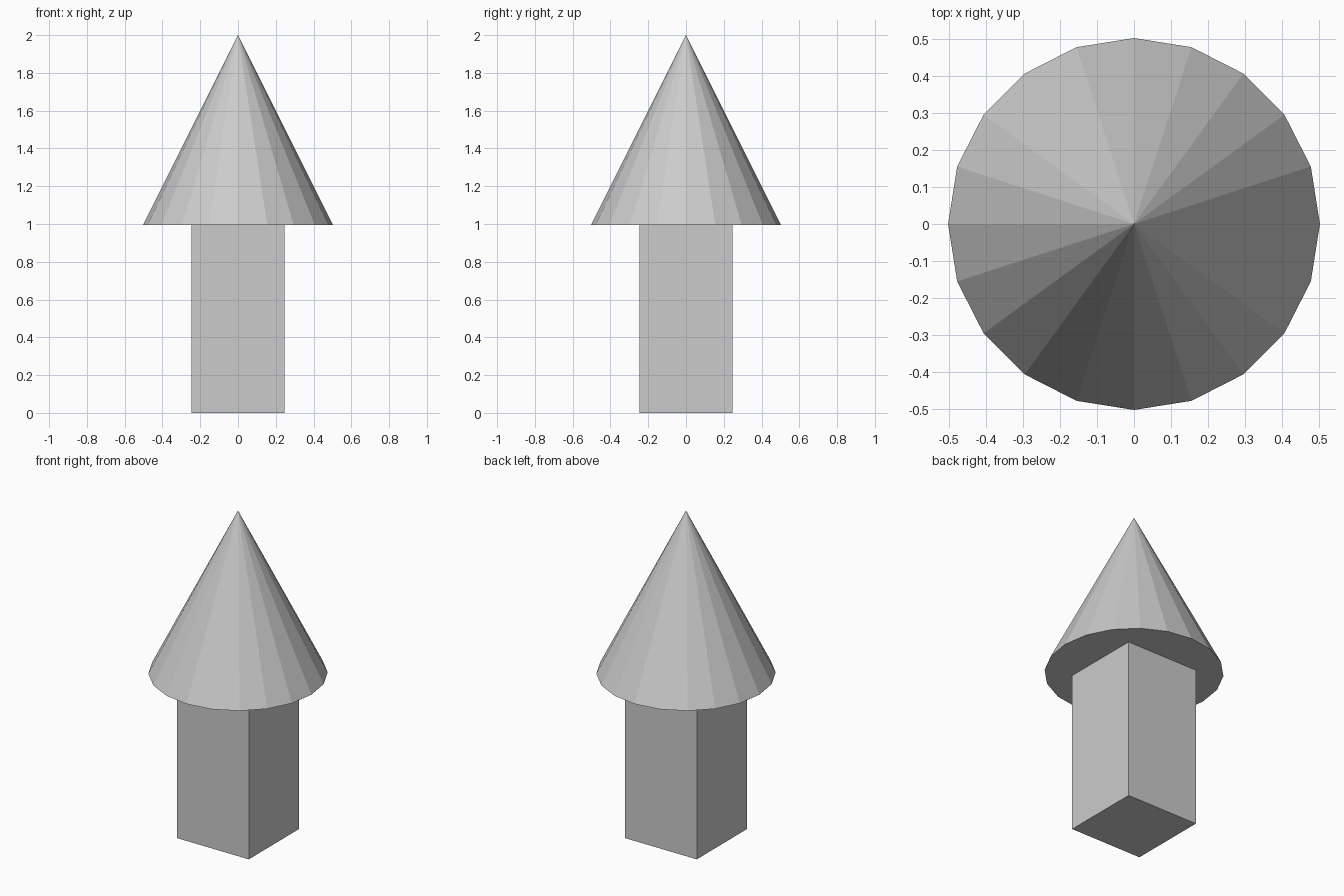
import bpy

cube = bpy.data.objects.get("Cube")
if cube:
    bpy.data.objects.remove(cube, do_unlink=True)

RADIUS, SIDES = 0.503, 20
JOIN_Z, TOP_Z = 0.994, 2.0
WIDTH = 0.493

# Single flat grey
grey = bpy.data.materials.new("light_grey")
grey.use_nodes = True
colour = (0.6, 0.6, 0.6, 1)
grey.diffuse_color = colour
grey.node_tree.nodes["Principled BSDF"].inputs["Base Color"].default_value = colour


def finish(name):
    obj = bpy.context.object
    obj.name = name
    obj.data.materials.append(grey)
    bpy.ops.object.transform_apply(location=True, rotation=True, scale=True)
    return obj


# Square post
bpy.ops.mesh.primitive_cube_add(size=1, location=(0, 0, JOIN_Z / 2))
bpy.context.object.scale = (WIDTH, WIDTH, JOIN_Z)
finish("square_post")

# Faceted cone cap, closed underneath
bpy.ops.mesh.primitive_cone_add(
    vertices=SIDES, radius1=RADIUS, radius2=0, depth=TOP_Z - JOIN_Z,
    location=(0, 0, (JOIN_Z + TOP_Z) / 2))
finish("cone_cap")
